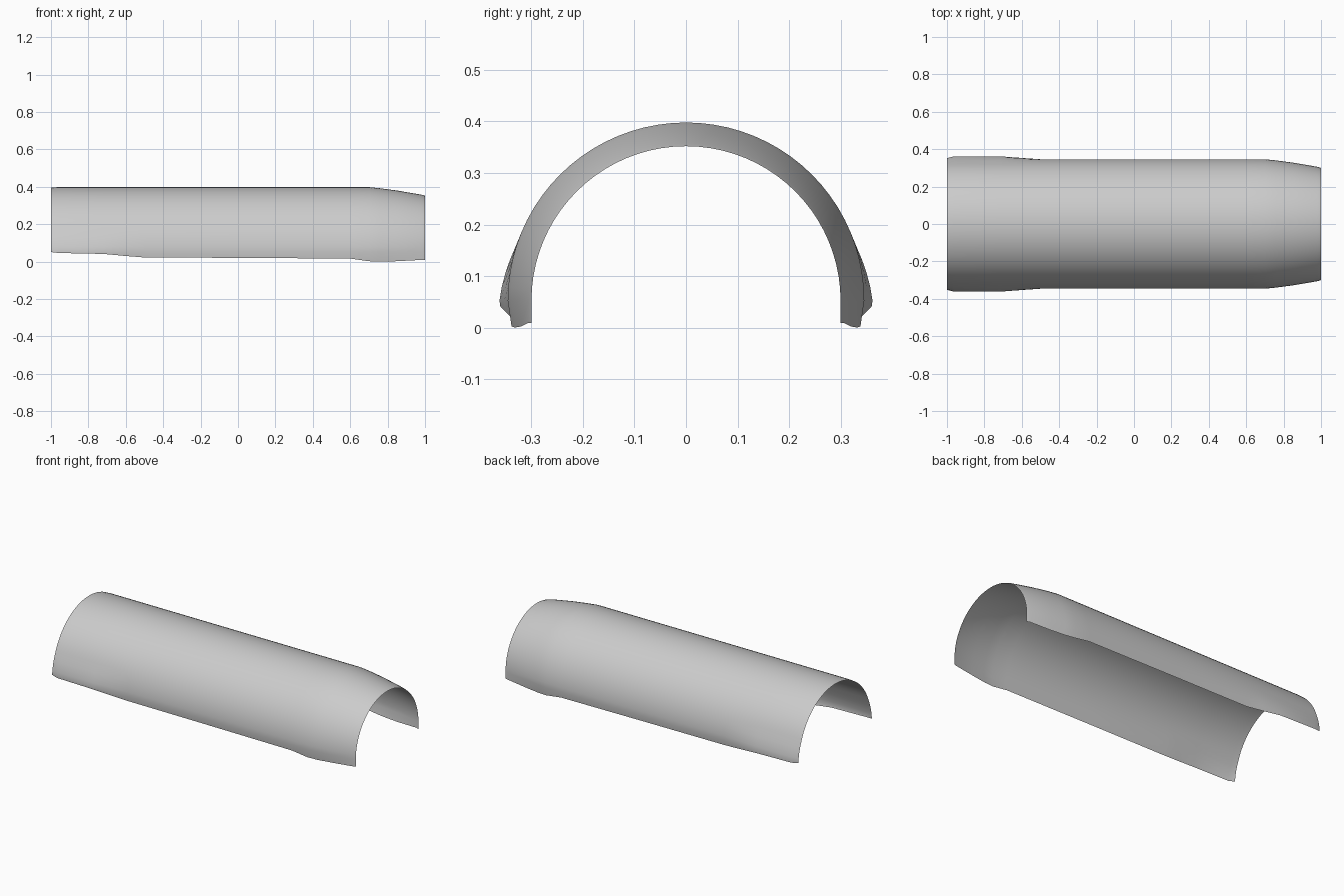
import bpy, bmesh, math

if "Cube" in bpy.data.objects:
    bpy.data.objects.remove(bpy.data.objects["Cube"])

# Stations along the shell: x, arch radius, side flare at the lower edge, lower edge height
STATIONS = [
    (-1.00, 0.344, 0.008, 0.055),
    (-0.96, 0.346, 0.016, 0.050),
    (-0.72, 0.346, 0.016, 0.045),
    (-0.60, 0.346, 0.007, 0.034),
    (-0.50, 0.346, 0.000, 0.026),
    (0.00, 0.346, 0.000, 0.024),
    (0.60, 0.346, 0.000, 0.020),
    (0.70, 0.346, 0.000, 0.006),
    (0.76, 0.340, 0.000, 0.004),
    (0.85, 0.328, 0.000, 0.006),
    (0.98, 0.306, 0.000, 0.013),
    (1.00, 0.300, 0.000, 0.013),
]
CENTRE_Z = 0.056
FLARE_TOP = 0.17
ARC_STEPS = 40


def section(radius, flare, edge_z):
    """Arch outline from the -y lower edge over the top to the +y lower edge."""
    pts = []
    for i in range(ARC_STEPS + 1):
        a = math.pi * (1 - i / ARC_STEPS)
        pts.append((radius * math.cos(a), CENTRE_Z + radius * math.sin(a)))
    # short legs under the arch, leaning slightly inwards
    lean = 0.15 * (CENTRE_Z - edge_z) if radius > 0.31 else 0.0
    pts = [(-radius + lean, edge_z)] + pts + [(radius - lean, edge_z)]
    # flare the lower sides outwards
    out = []
    for y, z in pts:
        k = max(0.0, min(1.0, (FLARE_TOP - z) / (FLARE_TOP - 0.06)))
        out.append((y + math.copysign(flare * k, y), z))
    return out


# Half-round shell: open single-skin sheet lofted through the stations
bm = bmesh.new()
rows = [[bm.verts.new((x, y, z)) for y, z in section(r, f, e)]
        for x, r, f, e in STATIONS]
for a, b in zip(rows, rows[1:]):
    for i in range(len(a) - 1):
        bm.faces.new((a[i], a[i + 1], b[i + 1], b[i]))
bm.normal_update()
if sum(f.normal.z for f in bm.faces) < 0:
    bmesh.ops.reverse_faces(bm, faces=bm.faces[:])

# Rest the lowest edge on the ground
low = min(v.co.z for v in bm.verts)
for v in bm.verts:
    v.co.z -= low

mesh = bpy.data.meshes.new("arched_shell")
bm.to_mesh(mesh)
bm.free()
shell = bpy.data.objects.new("arched_shell", mesh)
bpy.context.collection.objects.link(shell)

bpy.context.view_layer.objects.active = shell
shell.select_set(True)
bpy.ops.object.shade_smooth_by_angle(angle=math.radians(30))
